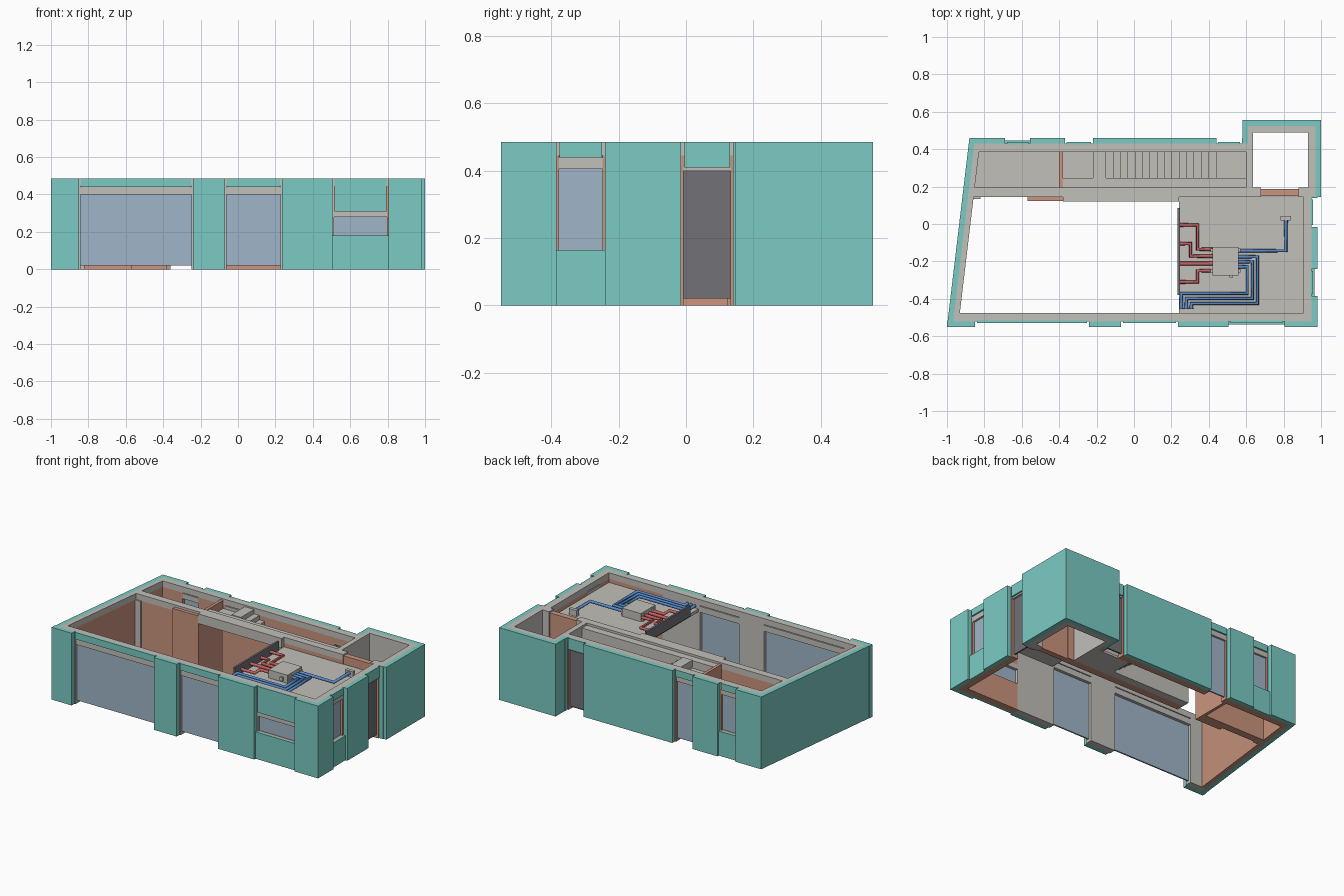
import bpy, bmesh

if "Cube" in bpy.data.objects:
    bpy.data.objects.remove(bpy.data.objects["Cube"])

TOP = 0.485      # top of the walls
BEAM = 0.445     # underside of the ring beam
SLAB = 0.42      # top of the technical slab


def mat(name, rgb):
    m = bpy.data.materials.new(name)
    m.diffuse_color = (*rgb, 1)
    m.use_nodes = True
    m.node_tree.nodes["Principled BSDF"].inputs["Base Color"].default_value = m.diffuse_color
    return m


TEAL = mat("teal insulation", (0.20, 0.60, 0.55))
GREY = mat("concrete grey", (0.54, 0.525, 0.49))
CLAY = mat("terracotta", (0.60, 0.30, 0.21))
GLASS = mat("pale blue glass", (0.35, 0.47, 0.58))
DARK = mat("dark grey", (0.17, 0.165, 0.185))
RED = mat("red pipe", (0.56, 0.12, 0.12))
BLUE = mat("blue pipe", (0.10, 0.26, 0.60))


def prism(name, pts, z0, z1, m):
    """Extrude a plan outline between two heights."""
    bm = bmesh.new()
    f = bm.faces.new([bm.verts.new((x, y, z0)) for x, y in pts])
    ext = bmesh.ops.extrude_face_region(bm, geom=[f])["geom"]
    bmesh.ops.translate(bm, vec=(0, 0, z1 - z0),
                        verts=[g for g in ext if isinstance(g, bmesh.types.BMVert)])
    bmesh.ops.recalc_face_normals(bm, faces=bm.faces)
    me = bpy.data.meshes.new(name)
    bm.to_mesh(me)
    bm.free()
    me.materials.append(m)
    ob = bpy.data.objects.new(name, me)
    bpy.context.collection.objects.link(ob)
    return ob


def box(name, x0, x1, y0, y1, z0, z1, m):
    return prism(name, [(x0, y0), (x1, y0), (x1, y1), (x0, y1)], z0, z1, m)


def facade(name, place, skin, core, openings, grey_piers=()):
    """Wall with skin, core, ring beam and openings; u runs along it, v inward."""
    def part(label, u0, u1, v0, v1, z0, z1, m):
        prism(f"{name}_{label}", [place(u0, v0), place(u1, v0), place(u1, v1), place(u0, v1)],
              z0, z1, m)

    part("ring_beam", *core, 0.03, 0.075, BEAM, TOP, GREY)
    edges = [None] + [e for o in openings for e in o[:2]] + [None]
    for i in range(0, len(edges), 2):
        a, b = edges[i], edges[i + 1]
        part("skin_pier", skin[0] if a is None else a, skin[1] if b is None else b,
             0, 0.03, 0, TOP, TEAL)
        part("core_pier", core[0] if a is None else a - 0.008,
             core[1] if b is None else b + 0.008,
             0.03, 0.075, 0, BEAM, GREY if i // 2 in grey_piers else CLAY)
    for a, b, sill, head, lintel, m in openings:
        part("pane", a + 0.008, b - 0.008, 0.045, 0.055, sill, head, m)
        part("shutter_box", a + 0.008, b - 0.008, 0.032, 0.075, head, lintel, GREY)
        part("skin_above", a + 0.01, b - 0.01, 0.022, 0.035, lintel, TOP, TEAL)
        if lintel < BEAM - 0.02:
            part("core_above", a, b, 0.034, 0.075, lintel, BEAM, CLAY)
        if sill > 0.05:
            part("skin_below", a, b, 0.014, 0.03, 0, sill, TEAL)
            part("core_below", a, b, 0.03, 0.075, 0, sill, CLAY)


# Outer walls with openings
facade("front_wall", lambda u, v: (u, -0.55 + v), (-1, 0.98), (-0.965, 0.95),
       [(-0.85, -0.24, 0.02, 0.40, 0.44, GLASS), (-0.07, 0.235, 0.02, 0.40, 0.44, GLASS),
        (0.505, 0.805, 0.18, 0.28, 0.31, GLASS)], (0, 1, 2))
facade("back_wall", lambda u, v: (u, 0.46 - v), (-0.88, 0.58), (-0.855, 0.60),
       [(-0.69, -0.555, 0.165, 0.405, 0.44, GLASS), (-0.37, -0.22, 0.02, 0.405, 0.44, GLASS),
        (0.44, 0.578, 0.02, 0.40, 0.41, DARK)])
facade("right_wall", lambda u, v: (0.98 - v, u), (-0.55, 0.15), (-0.52, 0.15),
       [(-0.385, -0.24, 0.165, 0.405, 0.44, GLASS), (-0.015, 0.14, 0.02, 0.40, 0.41, DARK)])


# Slanted left wall
def slant(name, o0, o1, y0, y1, z0, z1, m):
    def x(y):
        return -1 + 0.12 * (y + 0.55) / 1.01
    prism(name, [(x(y0) + o0, y0), (x(y0) + o1, y0), (x(y1) + o1, y1), (x(y1) + o0, y1)], z0, z1, m)


slant("left_wall_skin", 0, 0.03, -0.55, 0.46, 0, TOP, TEAL)
slant("left_wall_core", 0.03, 0.06, -0.52, 0.43, 0, BEAM, CLAY)
slant("left_wall_beam", 0.03, 0.06, -0.52, 0.43, BEAM, TOP, GREY)

# Lift tower at the back right corner
box("tower_skin_back", 0.58, 1.0, 0.525, 0.555, 0, TOP, TEAL)
box("tower_skin_left", 0.58, 0.61, 0.43, 0.525, 0, TOP, TEAL)
box("tower_skin_right", 0.97, 1.0, 0.145, 0.525, 0, TOP, TEAL)
box("tower_core_back", 0.61, 0.97, 0.49, 0.525, 0, TOP, GREY)
box("tower_core_left", 0.60, 0.635, 0.19, 0.43, 0, TOP, GREY)
box("tower_core_left_end", 0.61, 0.635, 0.43, 0.49, 0, TOP, GREY)
box("tower_core_right", 0.93, 0.97, 0.15, 0.49, 0, TOP, GREY)

# Middle wall with doorway, sliding panel and lift door
box("middle_wall_left", -0.86, -0.38, 0.145, 0.195, 0, BEAM, CLAY)
box("middle_wall_pillar", -0.86, -0.82, 0.135, 0.145, 0, BEAM, GREY)
box("middle_wall_right", -0.22, 0.68, 0.145, 0.195, 0, BEAM, CLAY)
box("middle_wall_beam", -0.86, 0.68, 0.145, 0.195, BEAM, TOP, GREY)
box("middle_wall_end", 0.88, 0.93, 0.145, 0.195, 0, TOP, GREY)
box("lift_door", 0.68, 0.88, 0.15, 0.187, 0, 0.475, CLAY)
box("sliding_panel", -0.57, -0.38, 0.122, 0.145, 0, 0.47, CLAY)
box("doorway_beam", -0.38, 0.24, 0.12, 0.145, 0.42, TOP, GREY)

# Back strip: ceiling, partition, stair wall and landing
box("back_room_slab", -0.87, -0.40, 0.195, 0.385, 0.335, 0.35, GREY)
box("partition", -0.40, -0.38, 0.195, 0.385, 0, 0.475, CLAY)
box("stair_wall", -0.22, 0.60, 0.195, 0.245, 0, 0.47, GREY)
box("stair_wall_lintel", -0.38, -0.22, 0.195, 0.245, 0.42, 0.47, GREY)
box("landing", -0.38, -0.22, 0.245, 0.385, 0.405, 0.42, GREY)
box("landing_top", -0.22, -0.15, 0.245, 0.385, 0.43, 0.475, GREY)
box("stair_foot", 0.44, 0.60, 0.245, 0.385, 0, 0.015, GREY)

# Stair flight descending to the right
steps = 15
run = 0.59 / steps
rise = 0.475 / (steps + 1)
for i in range(steps):
    z = 0.475 - rise * (i + 1)
    box("stair_step", -0.15 + run * i, -0.15 + run * (i + 1), 0.245, 0.385,
        max(0, z - 0.06), z, GREY)

# Technical slab with dark collector board and ventilation unit
box("technical_slab", 0.24, 0.905, -0.478, 0.148, 0.40, SLAB, GREY)
box("collector_board", 0.232, 0.245, -0.38, 0.085, 0.41, 0.482, DARK)
box("ventilation_unit", 0.42, 0.56, -0.275, -0.122, SLAB, 0.475, GREY)
for y in (-0.26, -0.15):
    for x in (0.41, 0.556):
        box("unit_bracket", x, x + 0.014, y, y + 0.02, SLAB, 0.465, GREY)
box("unit_drain", 0.51, 0.53, -0.287, -0.275, 0.43, 0.455, GREY)
box("outlet_box", 0.782, 0.84, 0.02, 0.043, SLAB, 0.46, GREY)


# Pipes
def pipe(name, pts, m):
    cu = bpy.data.curves.new(name, "CURVE")
    cu.dimensions = "3D"
    cu.bevel_depth = 0.0105
    cu.bevel_resolution = 2
    cu.use_fill_caps = True
    sp = cu.splines.new("POLY")
    sp.points.add(len(pts) - 1)
    for p, (x, y) in zip(sp.points, pts):
        p.co = (x, y, 0.445, 1)
    cu.materials.append(m)
    ob = bpy.data.objects.new(name, cu)
    bpy.context.collection.objects.link(ob)
    bpy.ops.object.select_all(action="DESELECT")
    ob.select_set(True)
    bpy.context.view_layer.objects.active = ob
    bpy.ops.object.convert(target="MESH")


for y0, xm, y1 in ((-0.005, 0.34, -0.135), (-0.105, 0.302, -0.172), (-0.31, 0.34, -0.25)):
    pipe("red_pipe", [(0.24, y0), (xm, y0), (xm, y1), (0.42, y1)], RED)
pipe("red_pipe", [(0.24, -0.212), (0.42, -0.212)], RED)
pipe("blue_pipe", [(0.56, -0.143), (0.812, -0.143), (0.812, 0.035)], BLUE)
for i in range(3):
    d = 0.027 * i
    pipe("blue_pipe", [(0.56, -0.175 - d), (0.66 - d, -0.175 - d), (0.66 - d, -0.425 + d),
                       (0.307 - d, -0.425 + d), (0.307 - d, -0.455)], BLUE)
